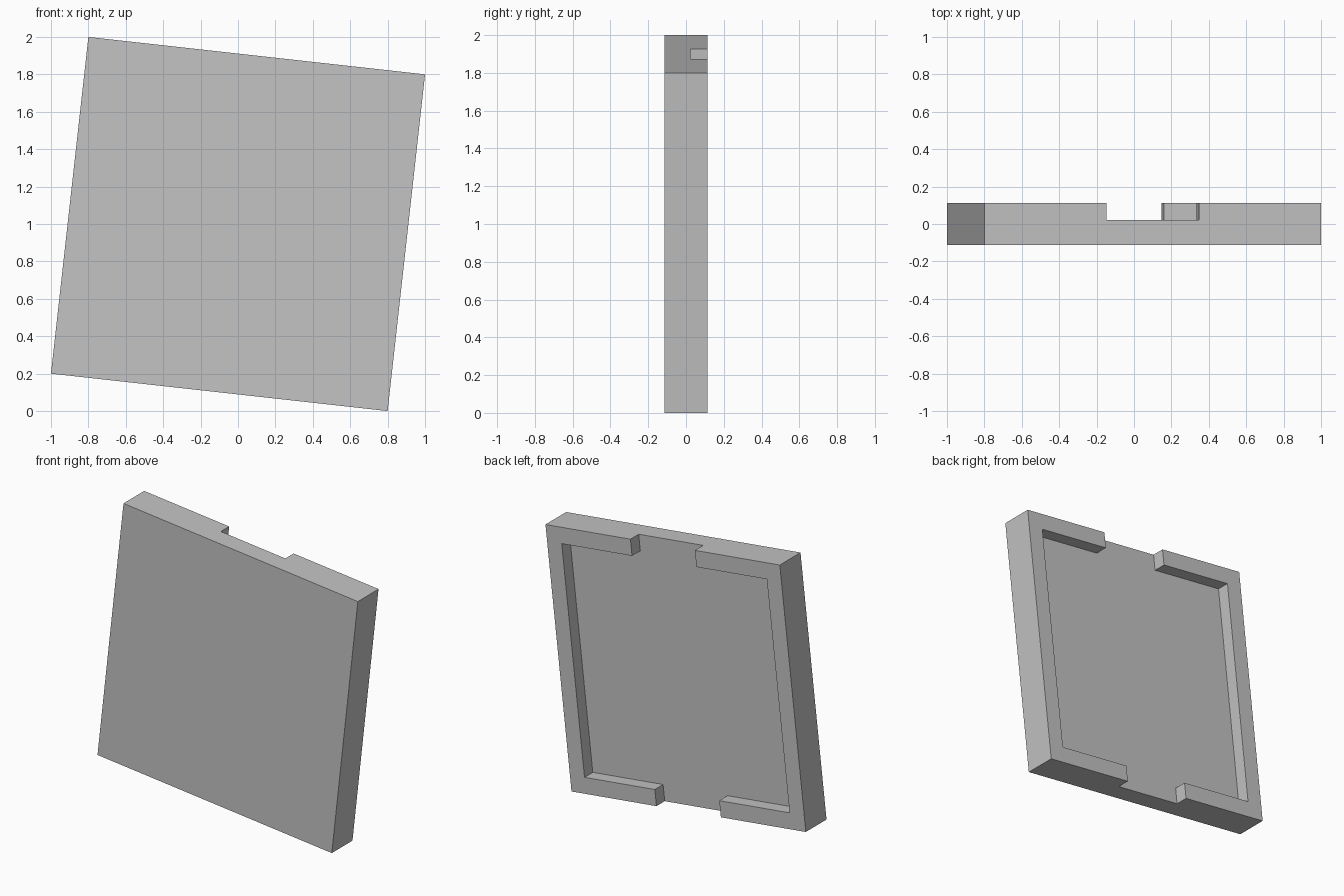
import bpy, math
from mathutils import Matrix

default = bpy.data.objects.get("Cube")
if default:
    bpy.data.objects.remove(default, do_unlink=True)

SIDE = 1.811          # square edge length
HALF_DEPTH = 0.1135
FLOOR = 0.0227        # y of the recess floor
RIM = 0.113           # rim width
GAP = 0.498           # opening in the top and bottom rims
TILT = Matrix.Translation((0, 0, 1)) @ Matrix.Rotation(math.atan2(0.2, 1.8), 4, 'Y')

grey = bpy.data.materials.new("plain grey")
grey.use_nodes = True
grey.diffuse_color = (0.55, 0.55, 0.55, 1)
grey.node_tree.nodes["Principled BSDF"].inputs["Base Color"].default_value = grey.diffuse_color


def box(name, width, height, y0, y1):
    """Box centred on x and z, spanning y0 to y1, leaning with the panel."""
    bpy.ops.mesh.primitive_cube_add(size=1)
    ob = bpy.context.object
    ob.name = name
    ob.data.transform(TILT @ Matrix.Translation((0, (y0 + y1) / 2, 0))
                      @ Matrix.Diagonal((width, y1 - y0, height, 1)))
    ob.data.materials.append(grey)
    return ob


# Solid square panel
panel = box("panel", SIDE, SIDE, -HALF_DEPTH, HALF_DEPTH)

# Rear recess, then the slot that opens the top and bottom rims
inner = SIDE - 2 * RIM
cutters = [box("recess_cutter", inner, inner, FLOOR, 0.3),
           box("slot_cutter", GAP, SIDE + 0.4, FLOOR, 0.4)]
for cutter in cutters:
    cutter.hide_render = True
    mod = panel.modifiers.new(cutter.name, 'BOOLEAN')
    mod.operation = 'DIFFERENCE'
    mod.solver = 'EXACT'
    mod.object = cutter

bpy.ops.object.select_all(action='DESELECT')
panel.select_set(True)
bpy.context.view_layer.objects.active = panel
for mod in list(panel.modifiers):
    bpy.ops.object.modifier_apply(modifier=mod.name)
for cutter in cutters:
    bpy.data.objects.remove(cutter, do_unlink=True)
